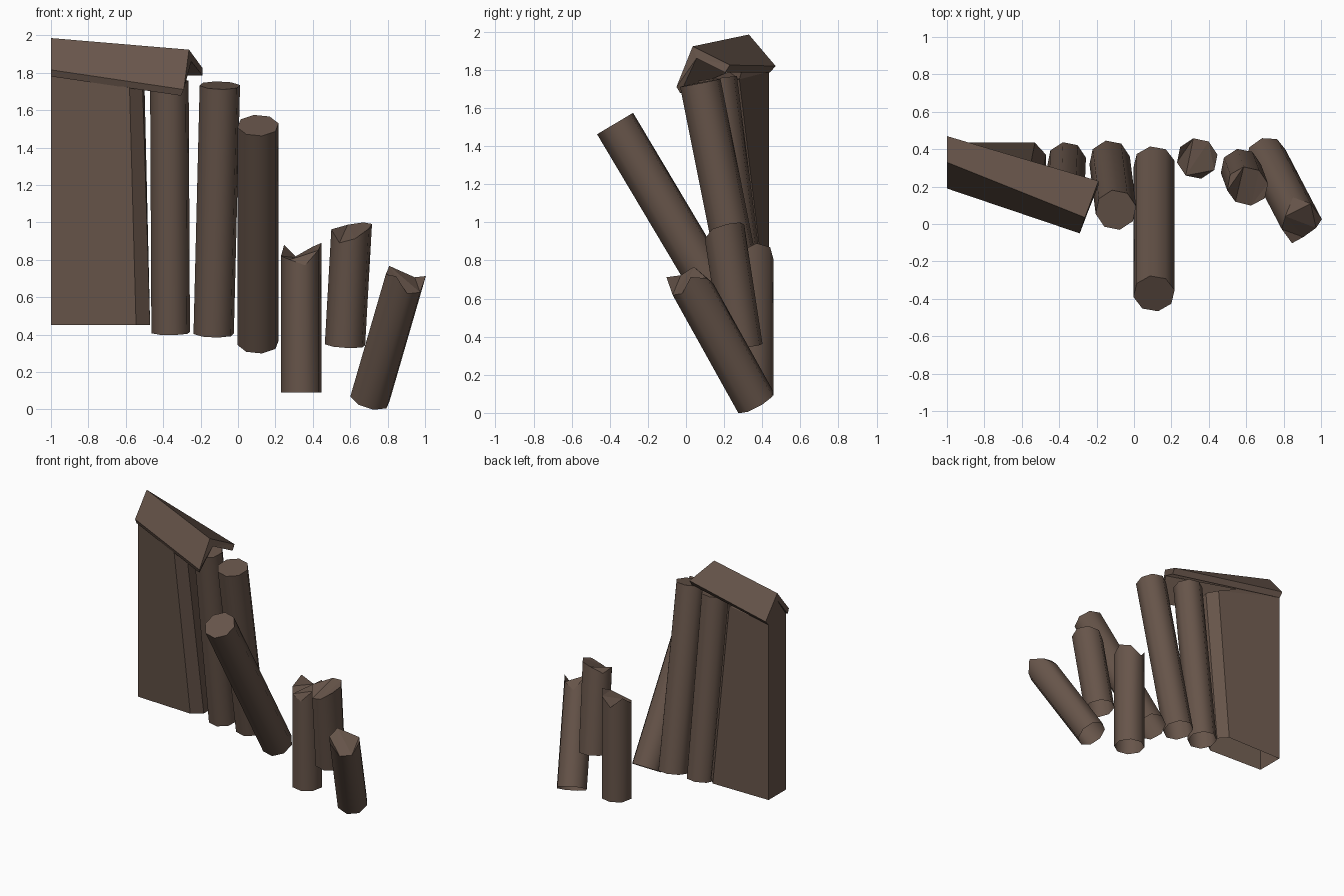
import bpy, bmesh, math
from mathutils import Vector

if "Cube" in bpy.data.objects:
    bpy.data.objects.remove(bpy.data.objects["Cube"])

wood = bpy.data.materials.new("dark brown wood")
wood.diffuse_color = (0.135, 0.09, 0.068, 1)
wood.use_nodes = True
wood.node_tree.nodes["Principled BSDF"].inputs["Base Color"].default_value = wood.diffuse_color


def loft(name, ring_a, ring_b, caps_a=(), caps_b=(), smooth=False):
    """Skin between two rings; caps list the corner indices of the end faces."""
    bm = bmesh.new()
    a = [bm.verts.new(p) for p in ring_a]
    b = [bm.verts.new(p) for p in ring_b]
    n = len(a)
    for i in range(n):
        j = (i + 1) % n
        bm.faces.new((a[i], a[j], b[j], b[i])).smooth = smooth
    caps = [bm.faces.new([a[i] for i in c]) for c in caps_a]
    caps += [bm.faces.new([b[i] for i in c]) for c in caps_b]
    for f in caps:
        for e in f.edges:
            e.smooth = False
    bmesh.ops.triangulate(bm, faces=caps)
    bmesh.ops.recalc_face_normals(bm, faces=bm.faces)
    me = bpy.data.meshes.new(name)
    bm.to_mesh(me)
    bm.free()
    me.materials.append(wood)
    ob = bpy.data.objects.new(name, me)
    bpy.context.collection.objects.link(ob)
    return ob


def log(name, bottom, top, r=0.11, phase=11, jag=(0,) * 8):
    """Eight-sided post, open below; jag moves each top corner along the axis."""
    bottom, top = Vector(bottom), Vector(top)
    axis = (top - bottom).normalized()
    u = Vector((1, 0, 0))
    u = (u - axis * u.dot(axis)).normalized()
    v = axis.cross(u)
    lo, hi = [], []
    for k in range(8):
        t = math.radians(phase + 45 * k)
        off = (u * math.cos(t) + v * math.sin(t)) * r
        lo.append(bottom + off)
        hi.append(top + off + axis * jag[k])
    loft(name, lo, hi, caps_b=[range(8)], smooth=True)


# leaning whole posts
log("post_inner", (-0.36, 0.335, 0.41), (-0.367, 0.165, 1.755), 0.105)
log("post_middle", (-0.13, 0.34, 0.405), (-0.097, 0.075, 1.732))
log("post_falling", (0.107, 0.32, 0.355), (0.107, -0.372, 1.518), 0.112)

# broken posts with splintered tops
log("broken_post_upright", (0.338, 0.35, 0.09), (0.338, 0.35, 0.83),
    jag=(0.06, 0.04, -0.02, 0.05, -0.01, -0.03, -0.06, 0.02))
log("broken_post_middle", (0.572, 0.295, 0.345), (0.605, 0.205, 0.93),
    jag=(0.065, 0.06, 0.04, 0.0, 0.03, -0.03, 0.0, 0.05))
log("broken_post_outer", (0.705, 0.367, 0.055), (0.885, 0.022, 0.675),
    jag=(0.06, 0.0, -0.06, 0.05, 0.04, 0.08, 0.0, 0.0))

# wall slab whose right end leans forward like the posts, open below
wall_low = [(-1, .225), (-.545, .205), (-.47, .26), (-.47, .37), (-.53, .435), (-1, .435), (-1, .33)]
wall_high = [(-1, .225, 1.79), (-.58, .06, 1.72), (-.51, .11, 1.72), (-.50, .21, 1.74),
             (-.56, .28, 1.75), (-1, .435, 1.79), (-1, .33, 1.93)]
loft("wall", [(x, y, 0.45) for x, y in wall_low], wall_high, caps_b=[range(7)])

# folded gable roof, each end a bent strip
ends = [(0, 1, 4, 5), (1, 2, 3, 4)]
loft("roof",
     [(-1, .19, 1.815), (-1, .33, 1.985), (-1, .47, 1.82),
      (-1, .44, 1.785), (-1, .325, 1.925), (-1, .205, 1.78)],
     [(-.29, -.05, 1.71), (-.262, .035, 1.923), (-.19, .23, 1.825),
      (-.19, .205, 1.785), (-.25, .055, 1.86), (-.305, -.03, 1.677)],
     ends, ends)
